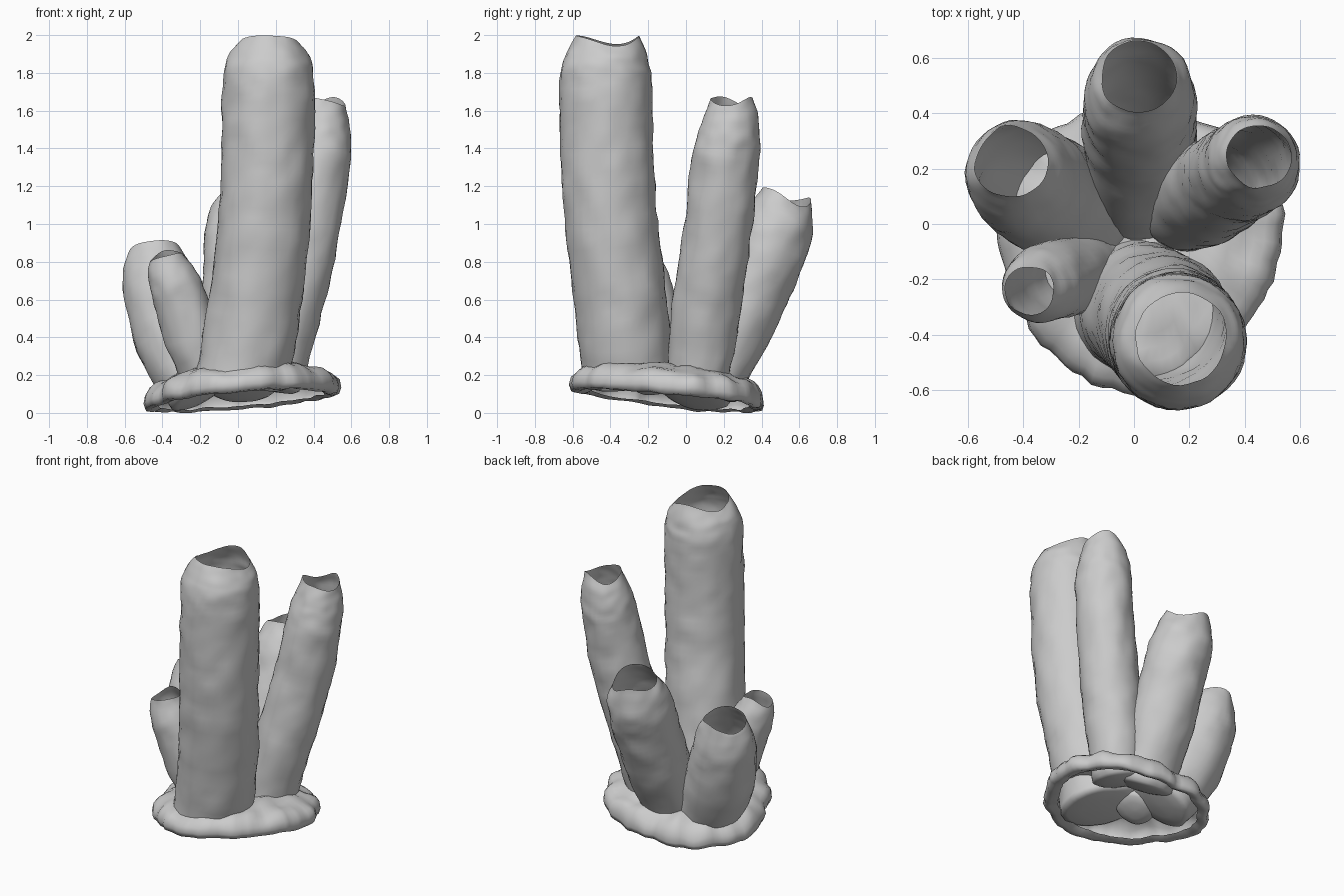
import bpy, bmesh, math
from mathutils import Vector, noise

if "Cube" in bpy.data.objects:
    bpy.data.objects.remove(bpy.data.objects["Cube"])

SIDES = 40


def catmull(pts, t):
    # Smooth interpolation through (x, y, z, radius) points, t in 0..1
    n = len(pts) - 1
    i = min(int(t * n), n - 1)
    u = t * n - i
    a, b, c, d = (Vector(pts[max(0, min(n, i + k))]) for k in (-1, 0, 1, 2))
    return 0.5 * (2 * b + (c - a) * u + (2 * a - 5 * b + 4 * c - d) * u**2
                  + (3 * b - a - 3 * c + d) * u**3)


def loft(name, rings, cap_start=False):
    # Skin closed rings of points into one smooth open shell
    bm = bmesh.new()
    rows = [[bm.verts.new(p) for p in ring] for ring in rings]
    n = len(rows[0])
    for r0, r1 in zip(rows, rows[1:]):
        for j in range(n):
            k = (j + 1) % n
            bm.faces.new((r0[j], r0[k], r1[k], r1[j]))
    if cap_start:
        bm.faces.new(rows[0][::-1])
    me = bpy.data.meshes.new(name)
    bm.to_mesh(me)
    bm.free()
    for p in me.polygons:
        p.use_smooth = True
    ob = bpy.data.objects.new(name, me)
    bpy.context.collection.objects.link(ob)
    return ob


def tube(name, path, phase, wave=0.022, bump=0.01):
    # Leaning open tube: shallow closed foot, bumpy wall, wavy rim
    pts = [Vector(p) for p in path]
    length = (pts[-1] - pts[0]).length
    count = max(16, int(length / 0.035))
    rings = []
    for i in range(count + 1):
        t = i / count
        p = catmull(path, t)
        tan = (catmull(path, min(1, t + 0.02)) - catmull(path, max(0, t - 0.02))).to_3d().normalized()
        u = Vector((0, 1, 0)).cross(tan).normalized()
        v = tan.cross(u)
        ring = []
        for j in range(SIDES):
            a = math.tau * j / SIDES
            d = u * math.cos(a) + v * math.sin(a)
            q = p.to_3d() + d * p.w
            q += d * bump * (noise.noise(q * 7 + Vector((phase, 0, 0))) + 0.6 * noise.noise(q * 16))
            lift = wave * math.cos(2 * a + phase) + 0.4 * wave * math.sin(3 * a + phase)
            ring.append(q + tan * lift * max(0, (t - 0.8) / 0.2))
        rings.append(ring)
    # Shallow foot
    axis = (pts[1] - pts[0]).to_3d().normalized()
    c0 = pts[0].to_3d()
    foot = [[c0 + (q - c0) * s - axis * d for q in rings[0]]
            for s, d in ((0.1, 0.03), (0.5, 0.025), (0.85, 0.015))]
    return loft(name, foot + rings, cap_start=True)


# Five tubes, each a short path of (x, y, z, radius)
tube("tall_front_tube", [(0.02, -0.3, 0.17, 0.245), (0.085, -0.34, 0.55, 0.245), (0.135, -0.395, 1.0, 0.245),
                         (0.155, -0.42, 1.4, 0.245), (0.163, -0.425, 1.75, 0.243),
                         (0.167, -0.42, 1.88, 0.22), (0.17, -0.415, 1.975, 0.165)], math.pi)
tube("right_tube", [(0.17, 0.06, 0.15, 0.165), (0.275, 0.115, 0.6, 0.182), (0.365, 0.175, 1.0, 0.18),
                    (0.42, 0.21, 1.35, 0.174), (0.44, 0.235, 1.52, 0.155),
                    (0.447, 0.243, 1.65, 0.115)], 4.4)
tube("back_tube", [(0.015, 0.1, 0.14, 0.185), (0.022, 0.27, 0.48, 0.203), (0.022, 0.40, 0.78, 0.205),
                   (0.02, 0.485, 1.0, 0.19), (0.02, 0.53, 1.145, 0.135)], 2.2)
tube("left_back_tube", [(-0.18, 0.04, 0.12, 0.2), (-0.315, 0.105, 0.35, 0.215), (-0.395, 0.16, 0.6, 0.205),
                        (-0.43, 0.2, 0.77, 0.175), (-0.447, 0.22, 0.88, 0.13)], 3.5, 0.018)
tube("small_left_tube", [(-0.14, -0.15, 0.15, 0.125), (-0.225, -0.18, 0.36, 0.145), (-0.315, -0.21, 0.62, 0.142),
                         (-0.355, -0.228, 0.74, 0.125), (-0.378, -0.24, 0.835, 0.09)], 3.0, 0.012)

# Hollow crust at the foot: irregular outline, tilted rim, lumpy sheet with an inturned lip
outline = [0.54, 0.50, 0.44, 0.40, 0.44, 0.47, 0.50, 0.49, 0.56, 0.62, 0.58, 0.54]
profile = [(0.03, 0.17), (0.2, 0.17), (0.4, 0.165), (0.55, 0.165), (0.65, 0.16), (0.73, 0.15), (0.81, 0.135),
           (0.88, 0.12), (0.94, 0.1), (0.985, 0.07), (1.0, 0.03), (0.98, 0.0), (0.92, -0.005), (0.84, 0.01)]
N = 96
rings = []
for f, h in profile:
    ring = []
    for j in range(N):
        s = j / N * 12
        i = int(s)
        w = (1 - math.cos(math.pi * (s - i))) / 2
        r = outline[i] * (1 - w) + outline[(i + 1) % 12] * w
        a = math.tau * j / N
        e = Vector((math.cos(a), math.sin(a), 0))
        r *= 1 + 0.05 * noise.noise(e * 5) + 0.02 * noise.noise(e * 12)
        p = e * r * f
        z = 0.06 + 0.08 * p.x - 0.1 * p.y + h
        amp = 0.03 if h > 0.05 else 0.015
        z += amp * noise.noise(Vector((p.x * 9, p.y * 9, h * 5)))
        ring.append((p.x, p.y, max(0, z)))
    rings.append(ring)
loft("base_crust", rings[::-1])
